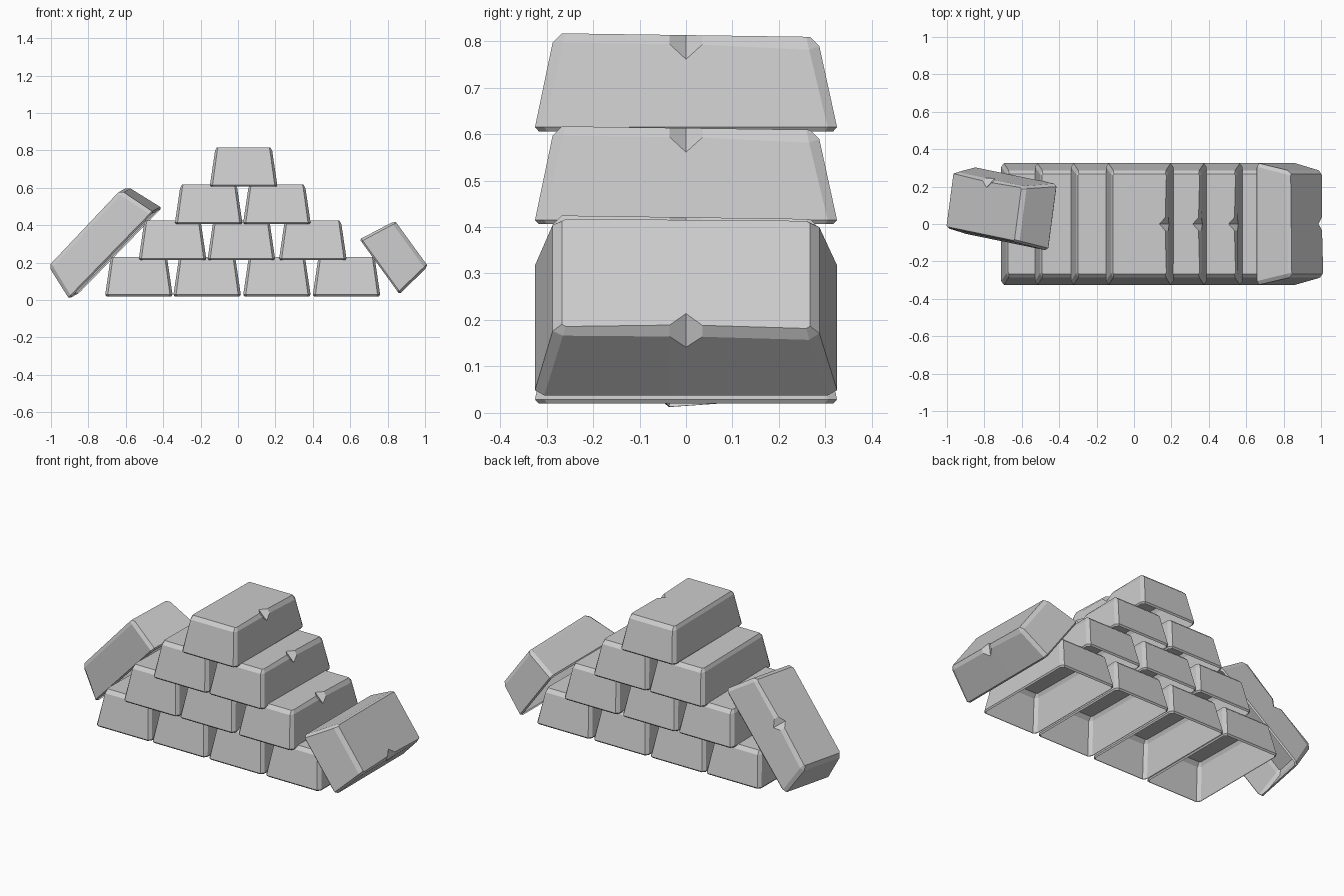
import bpy, bmesh
from mathutils import Matrix, Vector

if "Cube" in bpy.data.objects:
    bpy.data.objects.remove(bpy.data.objects["Cube"])


def ring(hx, hy, z, cx, cy):
    """Chamfered rectangle with three extra points along the +x side."""
    a, b = hy - cy, hx - cx
    pts = [(hx, -a), (hx, -.035), (hx, 0), (hx, .035), (hx, a), (b, hy),
           (-b, hy), (-hx, a), (-hx, -a), (-b, -hy), (b, -hy)]
    # the upper part of the bar sinks slightly towards +y
    return [Vector((x, y, z - (.014 * y if z > .1 else 0))) for x, y in pts]


def ingot_mesh():
    rings = [ring(.174, .317, 0, .014, .018),
             ring(.180, .325, .009, .014, .020),
             ring(.153, .287, .187, .012, .022),
             ring(.143, .267, .207, .006, .008)]
    # nick and wear in the middle of one long top edge
    rings[2][2] = Vector((.1578, 0, .155))
    rings[3][2].x = .106
    for i in (1, 3):
        rings[3][i].x = .137
    rings[2][4].z -= .008
    bm = bmesh.new()
    rows = [[bm.verts.new(p) for p in r] for r in rings]
    n = len(rows[0])
    for lo, hi in zip(rows, rows[1:]):
        for i in range(n):
            j = (i + 1) % n
            bm.faces.new((lo[i], lo[j], hi[j], hi[i]))
    bm.faces.new(rows[-1])          # top only, the underside is open
    me = bpy.data.meshes.new("ingot")
    bm.to_mesh(me)
    bm.free()
    return me


mesh = ingot_mesh()


def place(name, matrix):
    ob = bpy.data.objects.new(name, mesh)
    bpy.context.collection.objects.link(ob)
    ob.matrix_world = matrix


# stacked pyramid: height of each row and bar centres
pyramid = [(.02, (-.53, -.165, .208, .58)),
           (.214, (-.35, .018, .40)),
           (.406, (-.157, .208)),
           (.606, (.03,))]
for r, (z, xs) in enumerate(pyramid):
    for i, x in enumerate(xs):
        place(f"ingot_row{r + 1}_{i + 1}", Matrix.Translation((x, 0, z)))

# bar rolled against the right end
place("leaning_ingot_right", Matrix.Translation((.757, 0, .178))
      @ Matrix.Rotation(.943, 4, 'Y'))

# bar propped lengthwise against the left slope
ax = Vector((.13, .985, .07)).normalized()
ay = Vector((-.69, .142, -.71))
ay = (ay - ax * ay.dot(ax)).normalized()
rot = Matrix((ax, ay, ax.cross(ay))).transposed().to_4x4()
place("leaning_ingot_left", Matrix.Translation((-.655, .081, .249)) @ rot)
